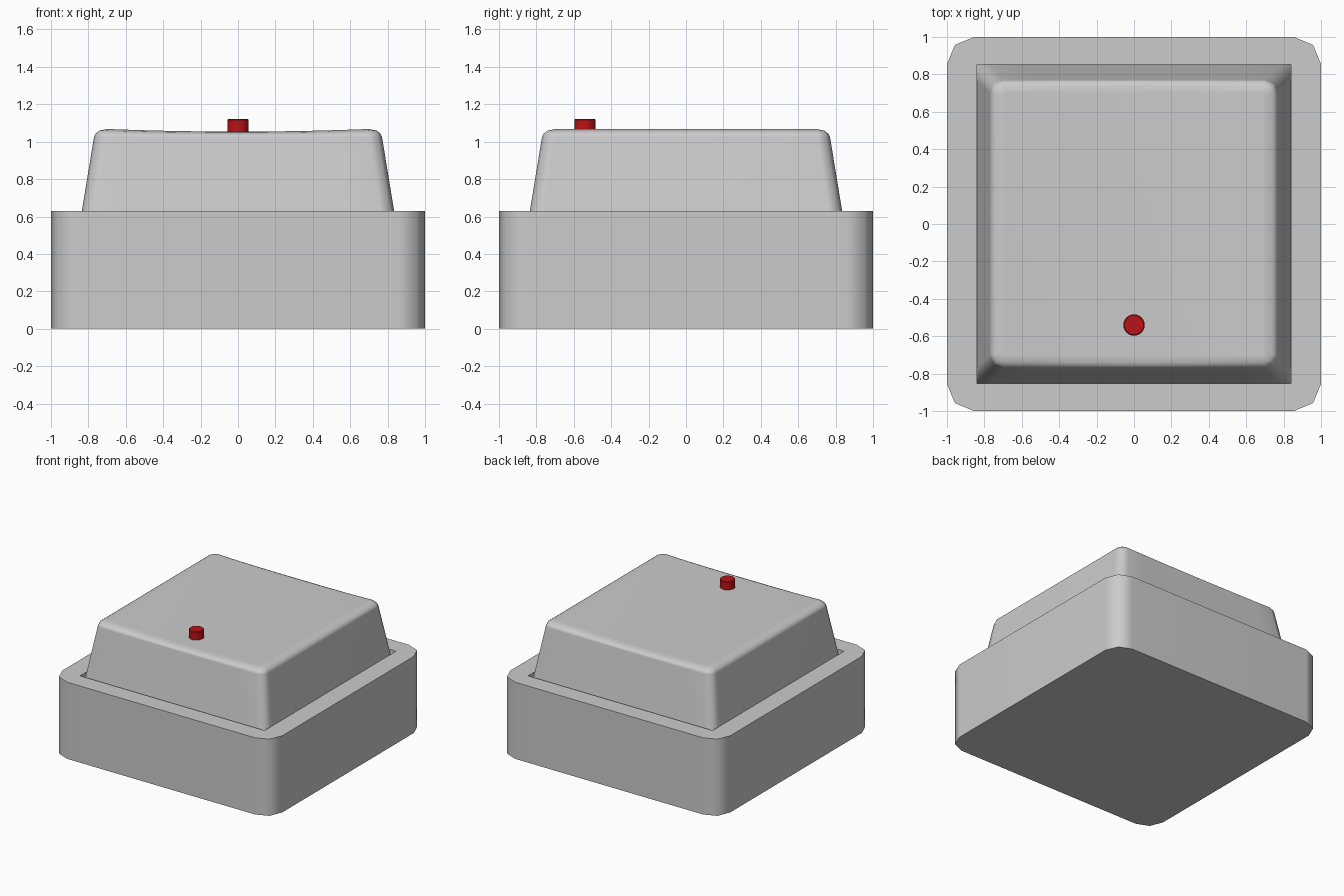
import bpy, bmesh, math

if "Cube" in bpy.data.objects:
    bpy.data.objects.remove(bpy.data.objects["Cube"])


def finish(bm, name, angle=50):
    """Turn a bmesh into an object with clean smooth shading."""
    bmesh.ops.recalc_face_normals(bm, faces=bm.faces)
    mesh = bpy.data.meshes.new(name)
    bm.to_mesh(mesh)
    bm.free()
    ob = bpy.data.objects.new(name, mesh)
    bpy.context.collection.objects.link(ob)
    bpy.ops.object.select_all(action='DESELECT')
    ob.select_set(True)
    bpy.context.view_layer.objects.active = ob
    bpy.ops.object.shade_smooth_by_angle(angle=math.radians(angle))
    return ob


def box(sx, sy, z0, z1, radius=0):
    """Box with optional rounded vertical edges."""
    bm = bmesh.new()
    bmesh.ops.create_cube(bm, size=1)
    for v in bm.verts:
        v.co = (v.co.x * sx, v.co.y * sy, z0 if v.co.z < 0 else z1)
    if radius:
        edges = [e for e in bm.edges if abs(e.verts[0].co.z - e.verts[1].co.z) > 0.1]
        bmesh.ops.bevel(bm, geom=edges, offset=radius, segments=2, profile=0.5,
                        affect='EDGES')
    return bm


def weighted(ob):
    mod = ob.modifiers.new("weighted_normals", 'WEIGHTED_NORMAL')
    mod.keep_sharp = True


# Housing with a square well for the button
housing = finish(box(2, 2, 0, 0.63, 0.145), "housing")
well = finish(box(1.68, 1.706, 0.3, 0.9), "well_cutter")
well.hide_render = True
well.hide_viewport = True
cut = housing.modifiers.new("well", 'BOOLEAN')
cut.operation = 'DIFFERENCE'
cut.object = well
cut.solver = 'EXACT'
weighted(housing)


# Button cap: tapered rings with eased corners and a shallow dish on top
def half_ring(h, c, n=10, seg=2):
    """Front half of an eased square, left to right."""
    right = [(h - c + c * math.sin(a), -h + c - c * math.cos(a))
             for a in [math.pi / 2 * i / seg for i in range(seg + 1)]]
    left = [(-x, y) for x, y in reversed(right)]
    w = h - c
    mid = [(-w + 2 * w * i / n, -h) for i in range(1, n)]
    return left + mid + right


bm = bmesh.new()
rings = []
for h, c, z, dip in [(0.889, 0.08, 0.30, 0), (0.77, 0.07, 1.025, 0),
                     (0.76, 0.062, 1.045, 0.006), (0.74, 0.045, 1.06, 0.012),
                     (0.70, 0.015, 1.068, 0.014)]:
    front = half_ring(h, c)
    points = front + [(x, -y) for x, y in reversed(front)]
    rings.append([bm.verts.new((x, y, z - dip * (1 - (x / h) ** 2)))
                  for x, y in points])
for a, b in zip(rings, rings[1:]):
    for i in range(len(a)):
        j = (i + 1) % len(a)
        bm.faces.new((a[i], a[j], b[j], b[i]))
top = rings[-1]
m = len(top)
for i in range(m // 2 - 1):
    bm.faces.new((top[i], top[i + 1], top[m - 2 - i], top[m - 1 - i]))
bm.faces.new(rings[0])
weighted(finish(bm, "button_cap"))

# Indicator lamp
bm = bmesh.new()
bmesh.ops.create_cone(bm, cap_ends=True, segments=24, radius1=0.057, radius2=0.057,
                      depth=0.12)
rim = [e for e in bm.edges if all(v.co.z > 0 for v in e.verts)]
bmesh.ops.bevel(bm, geom=rim, offset=0.005, segments=1, affect='EDGES')
bmesh.ops.translate(bm, verts=bm.verts, vec=(0, -0.54, 1.062))
lamp = finish(bm, "indicator_lamp", 30)
red = bpy.data.materials.new("red")
red.diffuse_color = (0.5, 0.006, 0.008, 1)
red.use_nodes = True
red.node_tree.nodes["Principled BSDF"].inputs["Base Color"].default_value = red.diffuse_color
lamp.data.materials.append(red)
